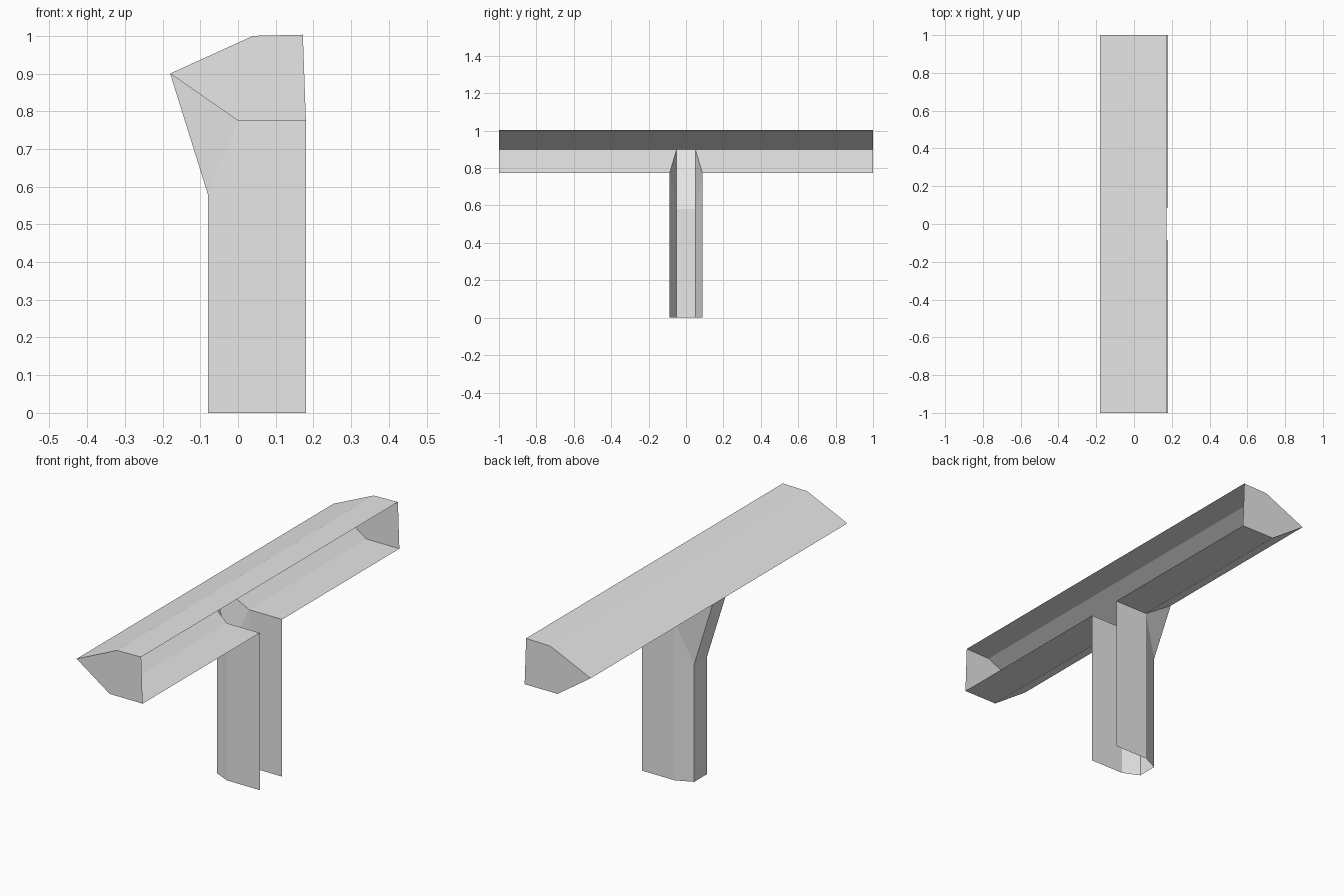
import bpy
import bmesh

cube = bpy.data.objects.get("Cube")
if cube:
    bpy.data.objects.remove(cube, do_unlink=True)

GREY = (0.8, 0.8, 0.8, 1.0)
mat = bpy.data.materials.new("light grey")
mat.use_nodes = True
mat.diffuse_color = GREY
mat.node_tree.nodes["Principled BSDF"].inputs["Base Color"].default_value = GREY


def half_shell(name, faces):
    """Open sheet from corner loops on the +y half, mirrored across y = 0."""
    bm = bmesh.new()
    for loop in faces:
        bm.faces.new([bm.verts.new(p) for p in loop])
    bmesh.ops.remove_doubles(bm, verts=bm.verts[:], dist=0.0005)
    mesh = bpy.data.meshes.new(name)
    bm.to_mesh(mesh)
    bm.free()
    mesh.materials.append(mat)
    obj = bpy.data.objects.new(name, mesh)
    bpy.context.collection.objects.link(obj)
    mirror = obj.modifiers.new("mirror", "MIRROR")
    mirror.use_axis = (False, True, False)
    mirror.use_clip = True
    return obj


# Shared sizes
half_len = 1.0
wall_y, back_y = 0.087, 0.05
open_x, back_x = 0.18, -0.08
floor_z, bend_z = 0.775, 0.58

# Beam section, as (x, z, y where the half starts); the +x side stays open
section = [
    (open_x, floor_z, wall_y),
    (0.0, floor_z, wall_y),
    (-0.18, 0.9, back_y),
    (0.04, 1.0, 0.0),
    (0.172, 1.003, 0.0),
]
beam = []
for i, (a, b) in enumerate(zip(section, section[1:])):
    start_a = 0.0 if i > 1 else a[2]
    beam.append([
        (a[0], start_a, a[1]),
        (b[0], b[2], b[1]),
        (b[0], half_len, b[1]),
        (a[0], half_len, a[1]),
    ])
beam.append([(x, half_len, z) for x, z, _ in section])  # end cap
half_shell("trough_beam", beam)

# Column channel: side wall, chamfer, back wall and flared neck
tip = (-0.18, back_y, 0.9)
wall_top = (0.0, wall_y, floor_z)
wall_foot = (0.0, wall_y, 0.0)
back_top = (back_x, back_y, bend_z)
back_foot = (back_x, back_y, 0.0)


def centre(p):
    return (p[0], 0.0, p[2])


half_shell("channel_column", [
    [(open_x, wall_y, 0.0), wall_foot, wall_top, (open_x, wall_y, floor_z)],
    [wall_foot, back_foot, back_top, wall_top],
    [wall_top, back_top, tip],
    [back_foot, centre(back_foot), centre(back_top), back_top],
    [back_top, centre(back_top), centre(tip), tip],
])
